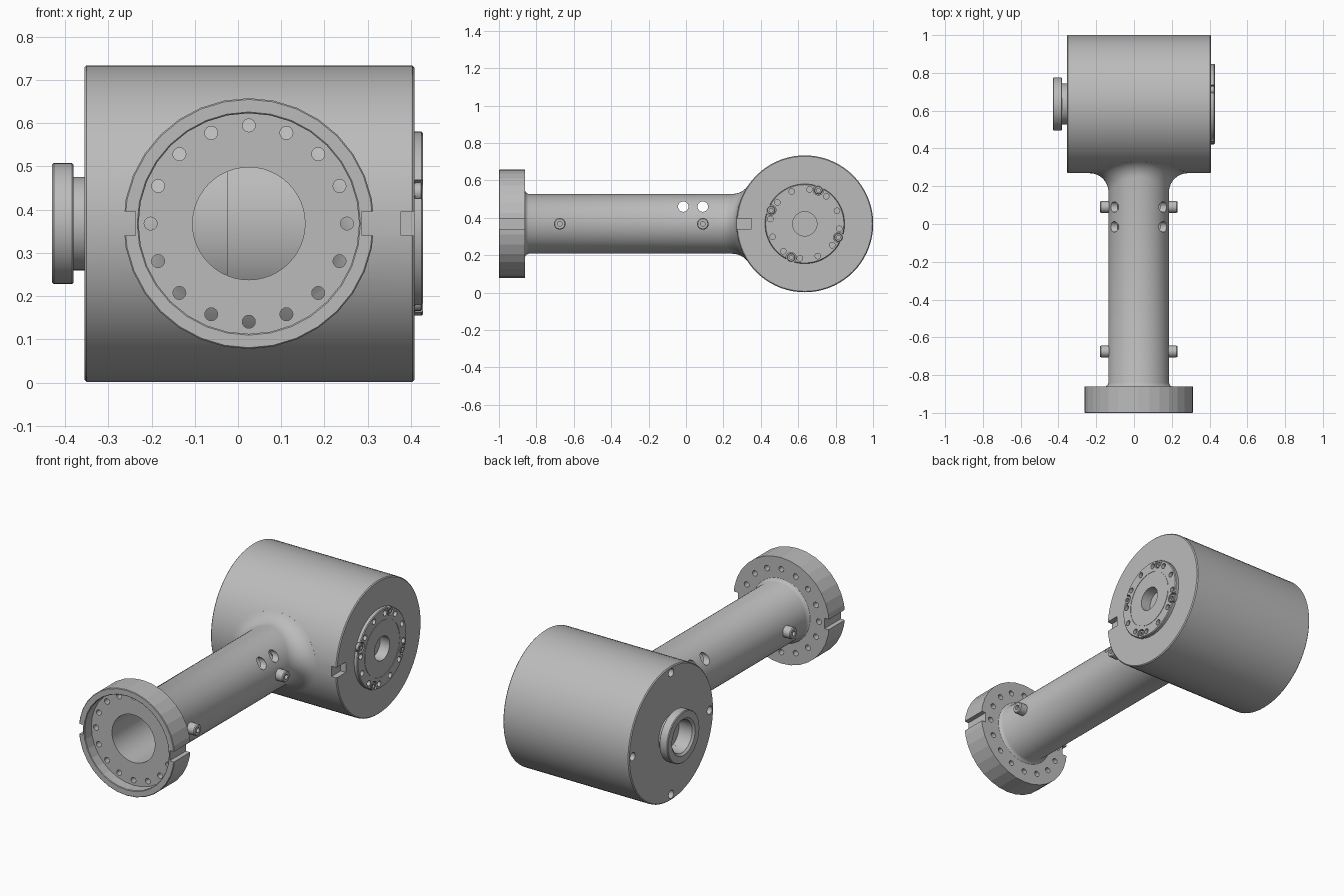
import bpy, bmesh
from math import sin, cos, pi, radians, sqrt
from mathutils import Vector

cube = bpy.data.objects.get("Cube")
if cube:
    bpy.data.objects.remove(cube)

CX, CZ = 0.025, 0.368        # arm axis
DY, DR = 0.635, 0.366        # drum axis and radius
ARM_R, BLEND = 0.16, 0.10    # arm radius and blend radius
ARM, DRUM = (CX, CZ), (DY, CZ)

metal = bpy.data.materials.new("machined grey")
metal.use_nodes = True
grey = (0.5, 0.5, 0.5, 1)
metal.diffuse_color = grey
metal.node_tree.nodes["Principled BSDF"].inputs["Base Color"].default_value = grey


def skin(bm, rings):
    """Join rings of points into a capped solid."""
    loops = [[bm.verts.new(p) for p in ring] for ring in rings]
    n = len(loops[0])
    for a, b in zip(loops, loops[1:]):
        for i in range(n):
            j = (i + 1) % n
            bm.faces.new((a[i], a[j], b[j], b[i]))
    bm.faces.new(loops[0])
    bm.faces.new(loops[-1])


def turn(bm, axis, centre, profile, n=64):
    """Turned solid from (height, radius) pairs along the x or y axis."""
    rings = []
    for h, r in profile:
        ring = []
        for i in range(n):
            a = 2 * pi * i / n
            u, v = centre[0] + r * cos(a), centre[1] + r * sin(a)
            ring.append((h, u, v) if axis == "x" else (u, h, v))
        rings.append(ring)
    skin(bm, rings)


def box(bm, lo, hi):
    corners = [(lo[0], lo[1]), (hi[0], lo[1]), (hi[0], hi[1]), (lo[0], hi[1])]
    skin(bm, [[(x, y, z) for x, y in corners] for z in (lo[2], hi[2])])


def finish(name, bm):
    bmesh.ops.recalc_face_normals(bm, faces=bm.faces)
    mesh = bpy.data.meshes.new(name)
    bm.to_mesh(mesh)
    bm.free()
    ob = bpy.data.objects.new(name, mesh)
    bpy.context.collection.objects.link(ob)
    mesh.materials.append(metal)
    return ob


def activate(ob):
    bpy.ops.object.select_all(action="DESELECT")
    ob.select_set(True)
    bpy.context.view_layer.objects.active = ob


def cut(ob, bm):
    cutter = finish("cutter", bm)
    cutter.hide_render = True
    mod = ob.modifiers.new("cut", "BOOLEAN")
    mod.operation, mod.solver, mod.object = "DIFFERENCE", "EXACT", cutter
    activate(ob)
    bpy.ops.object.modifier_apply(modifier=mod.name)
    bpy.data.objects.remove(cutter)


def smooth(ob, angle=30):
    activate(ob)
    bpy.ops.object.shade_smooth_by_angle(angle=radians(angle))


def turned(name, axis, centre, profile, n=64):
    bm = bmesh.new()
    turn(bm, axis, centre, profile, n)
    return finish(name, bm)


def around(centre, radius, degrees):
    a = radians(degrees)
    return (centre[0] + radius * cos(a), centre[1] + radius * sin(a))


def bore(ob):
    bm = bmesh.new()
    turn(bm, "y", ARM, [(-1.1, 0.13), (0.6, 0.13)], 48)
    cut(ob, bm)


# Drum with keyway, rim holes and socket
L, R = -0.355, 0.408
drum = turned("drum", "x", DRUM, [(L, DR - 0.005), (L + 0.005, DR),
                                  (R - 0.005, DR), (R, DR - 0.005)], 72)
bore(drum)
bm = bmesh.new()
box(bm, (0.377, 0.2, CZ - 0.028), (0.45, 0.35, CZ + 0.028))
for k in range(4):
    turn(bm, "x", around(DRUM, 0.333, 90 * k), [(L - 0.1, 0.022), (L + 0.06, 0.022)], 16)
turn(bm, "x", DRUM, [(L - 0.1, 0.088), (-0.2, 0.088)], 40)
turn(bm, "x", DRUM, [(0.37, 0.065), (R + 0.1, 0.065)], 40)
cut(drum, bm)
smooth(drum)

# Inner core seen through the bore
smooth(turned("inner_core", "x", DRUM, [(-0.19, 0.25), (-0.025, 0.25),
                                        (-0.025, 0.27), (0.36, 0.27)]))

# Arm, with a rolling-ball blend into the drum
N, STEPS = 64, 8
angles = [2 * pi * i / N for i in range(N)]


def arm_ring(y, r):
    return [(CX + r * cos(a), y, CZ + r * sin(a)) for a in angles]


rings = [arm_ring(-0.88, 0.175), arm_ring(-0.86, 0.175),
         arm_ring(-0.854, 0.166), arm_ring(-0.842, ARM_R)]
blend = [[] for _ in range(STEPS + 1)]
for a in angles:
    out = Vector((cos(a), 0, sin(a)))
    ball = out * (ARM_R + BLEND)
    ball.y = DY - sqrt((DR + BLEND) ** 2 - ball.z ** 2)
    to_drum = (Vector((ball.x, DY, 0)) - ball).normalized()
    for s in range(STEPS + 1):
        d = (-out).slerp(to_drum, s / STEPS)
        blend[s].append(ball + d * BLEND + Vector((CX, 0, CZ)))
rings += blend + [arm_ring(0.42, 0.2)]
bm = bmesh.new()
skin(bm, rings)
arm = finish("arm", bm)
bore(arm)
bm = bmesh.new()
for y in (-0.015, 0.09):
    turn(bm, "x", (y, 0.46), [(-0.5, 0.028), (0.5, 0.028)], 24)
cut(arm, bm)
smooth(arm)

# Bosses on both sides of the arm
for side, word in ((-1, "right"), (1, "left")):
    for y, place in ((-0.675, "front"), (0.09, "rear")):
        prof = [(0.14, 0.031), (0.2, 0.031), (0.205, 0.027), (0.205, 0.013), (0.165, 0.013)]
        smooth(turned(f"{place}_boss_{word}", "x", (y, CZ),
                      [(CX + side * h, r) for h, r in prof], 20))

# End flange with recess, bolt holes and side notches
flange = turned("end_flange", "y", ARM, [(-0.86, 0.29), (-0.997, 0.29), (-1, 0.287),
                                         (-1, 0.258), (-0.997, 0.255), (-0.94, 0.255)], 32)
bore(flange)
bm = bmesh.new()
for k in range(16):
    turn(bm, "y", around(ARM, 0.227, 22.5 * k), [(-1.1, 0.015), (-0.8, 0.015)], 16)
for side in (-1, 1):
    xs = sorted((CX + side * 0.262, CX + side * 0.35))
    box(bm, (xs[0], -1.1, CZ - 0.028), (xs[1], -0.8, CZ + 0.028))
cut(flange, bm)
smooth(flange, 10)

# Round cover plate with bolt holes, edge cut-outs and screws
plate = turned("cover_plate", "x", DRUM,
               [(R - 0.01, 0.213), (0.424, 0.213), (0.428, 0.209), (0.428, 0.153),
                (0.426, 0.153), (0.426, 0.15), (0.428, 0.15)])
bm = bmesh.new()
turn(bm, "x", DRUM, [(0.3, 0.065), (0.5, 0.065)], 40)
for k in range(12):
    turn(bm, "x", around(DRUM, 0.186, 22 + 30 * k), [(0.41, 0.015), (0.5, 0.015)], 16)
cut(plate, bm)
bm = bmesh.new()
for k in range(4):
    turn(bm, "x", around(DRUM, 0.196, 68 + 90 * k), [(0.409, 0.028), (0.5, 0.028)], 24)
cut(plate, bm)
smooth(plate)
for k in range(4):
    spot = around(DRUM, 0.194, 68 + 90 * k)
    screw = turned(f"plate_screw_{k + 1}", "x", spot, [(0.4, 0.022), (0.423, 0.022),
                                                       (0.426, 0.019)], 20)
    bm = bmesh.new()
    turn(bm, "x", spot, [(0.417, 0.011), (0.45, 0.011)], 6)
    cut(screw, bm)
    smooth(screw)

# Stub collar on the opposite end
smooth(turned("stub_collar", "x", DRUM,
              [(-0.34, 0.108), (-0.38, 0.108), (-0.38, 0.136), (-0.384, 0.14), (-0.426, 0.14),
               (-0.43, 0.136), (-0.43, 0.1), (-0.42, 0.088), (-0.2, 0.088)], 48))
